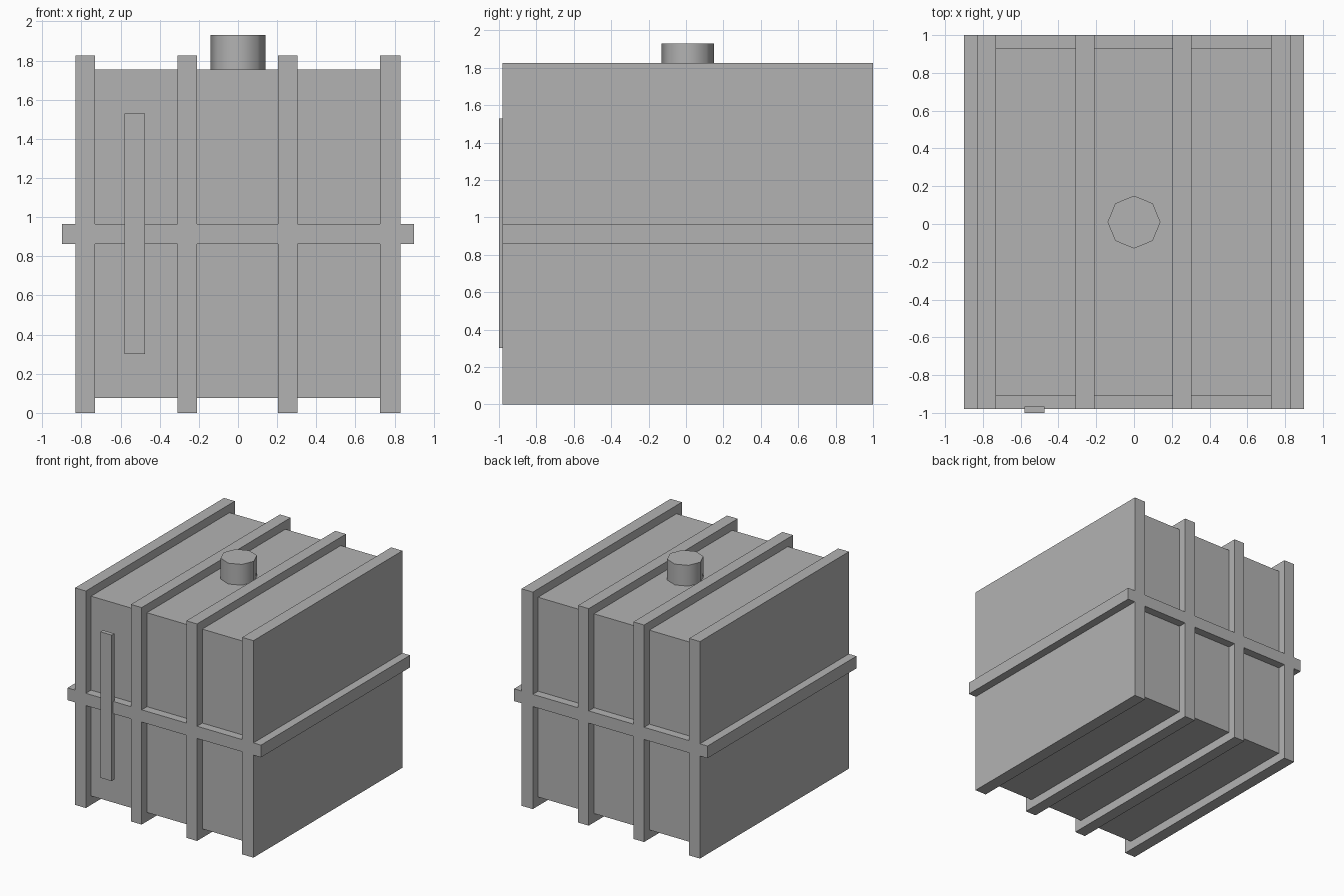
import bpy, bmesh, math
from mathutils import Matrix

if "Cube" in bpy.data.objects:
    bpy.data.objects.remove(bpy.data.objects["Cube"])

grey = bpy.data.materials.new("light_grey")
grey.diffuse_color = (0.45, 0.45, 0.45, 1)
grey.use_nodes = True
grey.node_tree.nodes["Principled BSDF"].inputs["Base Color"].default_value = grey.diffuse_color


def add_object(name, bm):
    mesh = bpy.data.meshes.new(name)
    bm.to_mesh(mesh)
    bm.free()
    mesh.materials.append(grey)
    obj = bpy.data.objects.new(name, mesh)
    bpy.context.collection.objects.link(obj)
    return obj


def box(name, x, y, z):
    """Box from (min, max) ranges."""
    bm = bmesh.new()
    bmesh.ops.create_cube(bm, size=1)
    for v in bm.verts:
        for i, (lo, hi) in enumerate((x, y, z)):
            v.co[i] = hi if v.co[i] > 0 else lo
    return add_object(name, bm)


FRAME_Y = (-0.98, 1.0)
RIBS = [(-0.83, -0.73), (-0.31, -0.21), (0.205, 0.305), (0.725, 0.83)]

# Tank body, ending inside the outer ribs
box("tank_body", (-0.78, 0.78), (-0.91, 0.93), (0.075, 1.755))

# Vertical ribs wrapping the tank
for i, rib in enumerate(RIBS):
    box(f"rib_{i + 1}", rib, FRAME_Y, (0, 1.825))

# Horizontal band, filled in beside and between the ribs
stops = [-0.90] + [x for rib in RIBS for x in rib] + [0.90]
for i in range(0, len(stops), 2):
    box(f"band_{i // 2 + 1}", (stops[i], stops[i + 1]), FRAME_Y, (0.862, 0.965))

# Level gauge strip on the front
box("level_gauge", (-0.58, -0.475), (-1.0, -0.965), (0.302, 1.53))

# Eight-sided filler cap with smooth sides
bm = bmesh.new()
bmesh.ops.create_cone(bm, cap_ends=True, segments=8, radius1=0.14, radius2=0.14,
                      depth=0.20, matrix=Matrix.Translation((0, 0.01, 1.83)))
for f in bm.faces:
    f.smooth = abs(f.normal.z) < 0.5
for e in bm.edges:
    e.smooth = all(f.smooth for f in e.link_faces)
add_object("filler_cap", bm)
